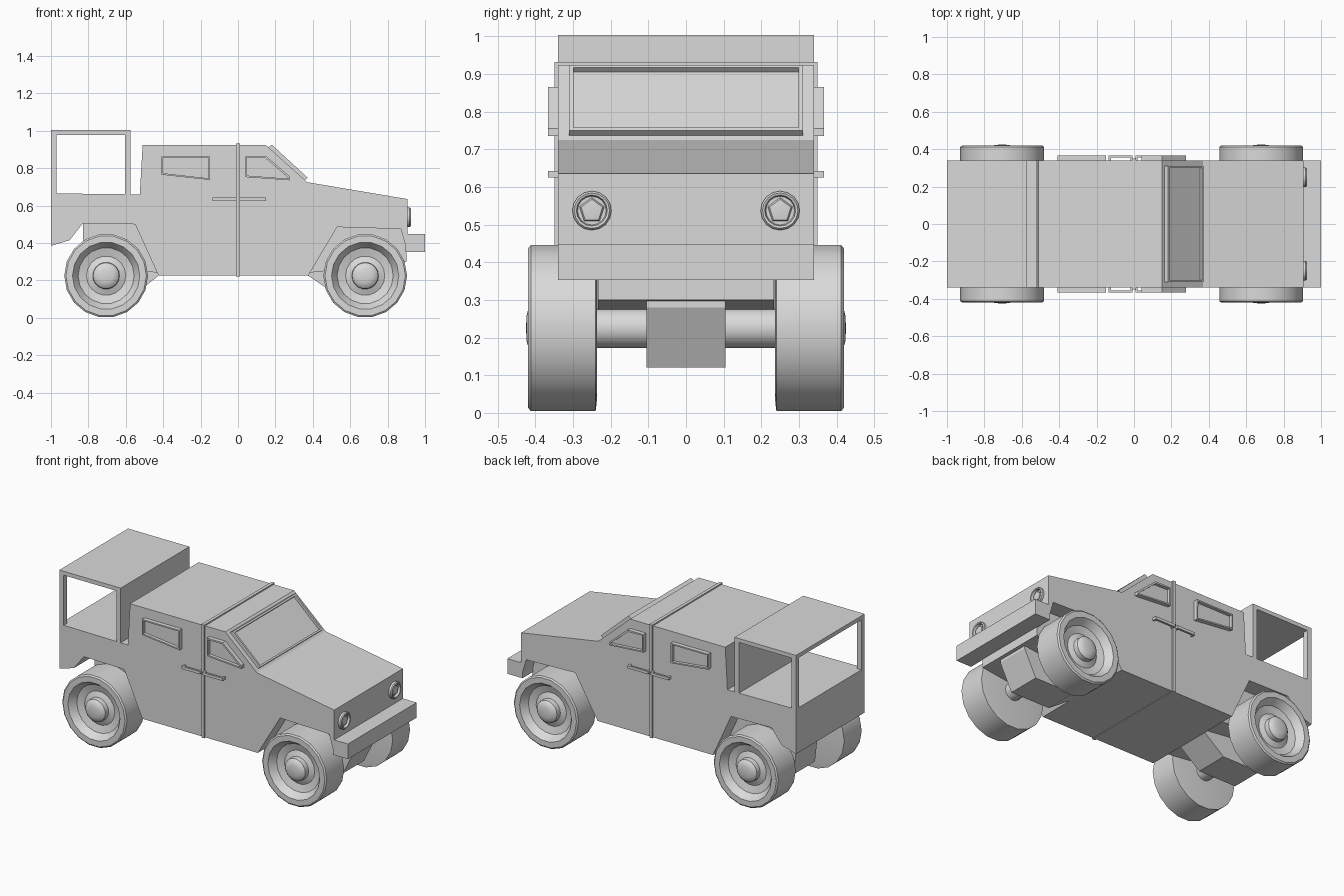
import bpy, bmesh, math
from mathutils import Vector, Matrix

if "Cube" in bpy.data.objects:
    bpy.data.objects.remove(bpy.data.objects["Cube"])

paint = bpy.data.materials.new("plain grey")
paint.diffuse_color = (0.7, 0.7, 0.7, 1)
paint.use_nodes = True
paint.node_tree.nodes["Principled BSDF"].inputs["Base Color"].default_value = paint.diffuse_color


def finish(name, bm, smooth=True):
    bmesh.ops.recalc_face_normals(bm, faces=bm.faces)
    me = bpy.data.meshes.new(name)
    bm.to_mesh(me)
    bm.free()
    me.materials.append(paint)
    ob = bpy.data.objects.new(name, me)
    bpy.context.collection.objects.link(ob)
    if smooth:
        bpy.ops.object.select_all(action='DESELECT')
        ob.select_set(True)
        bpy.context.view_layer.objects.active = ob
        bpy.ops.object.shade_smooth_by_angle(angle=math.radians(35))
    return ob


def prism(name, pts, y0, y1, recess=None, rim=0.012, depth=0.015):
    """Extrude an x-z profile along y; optionally sink a panel in the face towards `recess`."""
    bm = bmesh.new()
    face = bm.faces.new([bm.verts.new((x, y0, z)) for x, z in pts])
    ext = bmesh.ops.extrude_face_region(bm, geom=[face])
    bmesh.ops.translate(bm, vec=(0, y1 - y0, 0),
                        verts=[v for v in ext["geom"] if isinstance(v, bmesh.types.BMVert)])
    bmesh.ops.recalc_face_normals(bm, faces=bm.faces)
    if recess:
        bm.normal_update()
        d = Vector(recess)
        f = max(bm.faces, key=lambda q: q.normal.dot(d))
        n = f.normal.copy()
        bmesh.ops.inset_region(bm, faces=[f], thickness=rim)
        ext = bmesh.ops.extrude_face_region(bm, geom=[f])
        bmesh.ops.delete(bm, geom=[f], context='FACES_ONLY') if f.is_valid else None
        bmesh.ops.translate(bm, vec=-n * depth,
                            verts=[v for v in ext["geom"] if isinstance(v, bmesh.types.BMVert)])
    return finish(name, bm, False)


def box(name, x0, x1, y0, y1, z0, z1):
    return prism(name, [(x0, z0), (x1, z0), (x1, z1), (x0, z1)], y0, y1)


def lathe(name, prof, n, matrix):
    """Spin (radius, height) pairs about local z, then place with matrix."""
    bm = bmesh.new()
    vs = [bm.verts.new((r, 0, h)) for r, h in prof]
    es = [bm.edges.new(p) for p in zip(vs, vs[1:])]
    bmesh.ops.spin(bm, geom=vs + es, cent=(0, 0, 0), axis=(0, 0, 1),
                   angle=2 * math.pi, steps=n, use_duplicate=False)
    bmesh.ops.remove_doubles(bm, verts=bm.verts, dist=1e-4)
    bmesh.ops.transform(bm, matrix=matrix, verts=bm.verts)
    return finish(name, bm)


# body shell: cab, bonnet and rear bed with wheel arches cut into the profile
prism("body", [(-1, .385), (-.9, .415), (-.83, .505), (-.55, .50), (-.425, .225),
               (.375, .225), (.53, .485), (.87, .475), (.905, .355), (.905, .635),
               (.37, .725), (.15, .923), (-.51, .923), (-.525, .66), (-1, .665)], -.34, .34)

# inner chassis inside the arches, and the drive housings below
prism("rear_chassis", [(-.83, .51), (-.83, .40), (-.78, .28), (-.42, .24), (-.42, .51)], -.234, .234)
prism("front_chassis", [(.37, .50), (.37, .24), (.75, .28), (.90, .30), (.90, .50)], -.234, .234)
prism("rear_drive_housing", [(-.425, .30), (-.425, .225), (-.56, .12), (-.82, .12),
                             (-.84, .30), (-.80, .40)], -.105, .105)
prism("front_drive_housing", [(.375, .30), (.375, .225), (.53, .12), (.80, .12),
                              (.88, .28), (.88, .38)], -.105, .105)

# bumper and door seam band
box("bumper", .895, 1.0, -.34, .34, .353, .448)
box("centre_band", -.01, .01, -.349, .349, .222, .931)

# windscreen frame
prism("windscreen", [(.15, .905), (.182, .924), (.372, .75), (.35, .728)], -.31, .31,
      recess=(.67, 0, .74), rim=.016, depth=.016)

# rear canopy
box("canopy_roof", -1, -.575, -.34, .34, .978, 1.003)
box("canopy_front_panel", -.605, -.575, -.34, .34, .655, .985)

for s, side in ((1, "left"), (-1, "right")):
    box(side + "_canopy_post", -1, -.97, s * .34, s * .308, .66, .985)

    # side windows with raised frames
    prism(side + "_rear_window", [(-.41, .862), (-.15, .862), (-.15, .737), (-.41, .765)],
          s * .335, s * .366, recess=(0, s, 0), depth=.02)
    prism(side + "_front_window", [(.04, .865), (.15, .865), (.278, .755), (.278, .735), (.04, .752)],
          s * .335, s * .366, recess=(0, s, 0), depth=.02)

    # door handles: a bar on two short stubs
    for x0, x1, tag in ((-.135, -.008, "rear"), (.008, .15, "front")):
        box(f"{side}_{tag}_handle", x0, x1, s * .355, s * .367, .625, .642)
        for i, x in enumerate((x0, x1 - .012)):
            box(f"{side}_{tag}_handle_stub_{i}", x, x + .012, s * .335, s * .36, .625, .642)

    # headlights: ring with a five sided lamp inside
    to_x = Matrix.Translation((.90, s * .25, .537)) @ Matrix.Rotation(math.pi / 2, 4, 'Y')
    lathe(side + "_headlight_ring", [(.052, 0), (.052, .018), (.047, .024), (.041, .022),
                                     (.038, .008), (0, .008)], 16, to_x)
    lathe(side + "_headlight_lamp", [(.036, .006), (.030, .016), (0, .020)], 5,
          to_x @ Matrix.Rotation(math.pi, 4, 'Z'))

    # wheels with dished rims and domed hubs, plus axles
    for x, tag in ((.68, "front"), (-.705, "rear")):
        m = Matrix.Translation((x, 0, .225)) @ Matrix.Rotation(-s * math.pi / 2, 4, 'X')
        lathe(f"{side}_{tag}_wheel",
              [(0, .236), (.19, .236), (.224, .240), (.224, .412), (.215, .419), (.180, .419),
               (.172, .408), (.150, .375), (.105, .362), (.072, .375), (.070, .405),
               (.058, .417), (.035, .423), (0, .425)], 18, m)
        lathe(f"{side}_{tag}_axle", [(0, .09), (.053, .09), (.053, .245), (0, .245)], 16, m)
